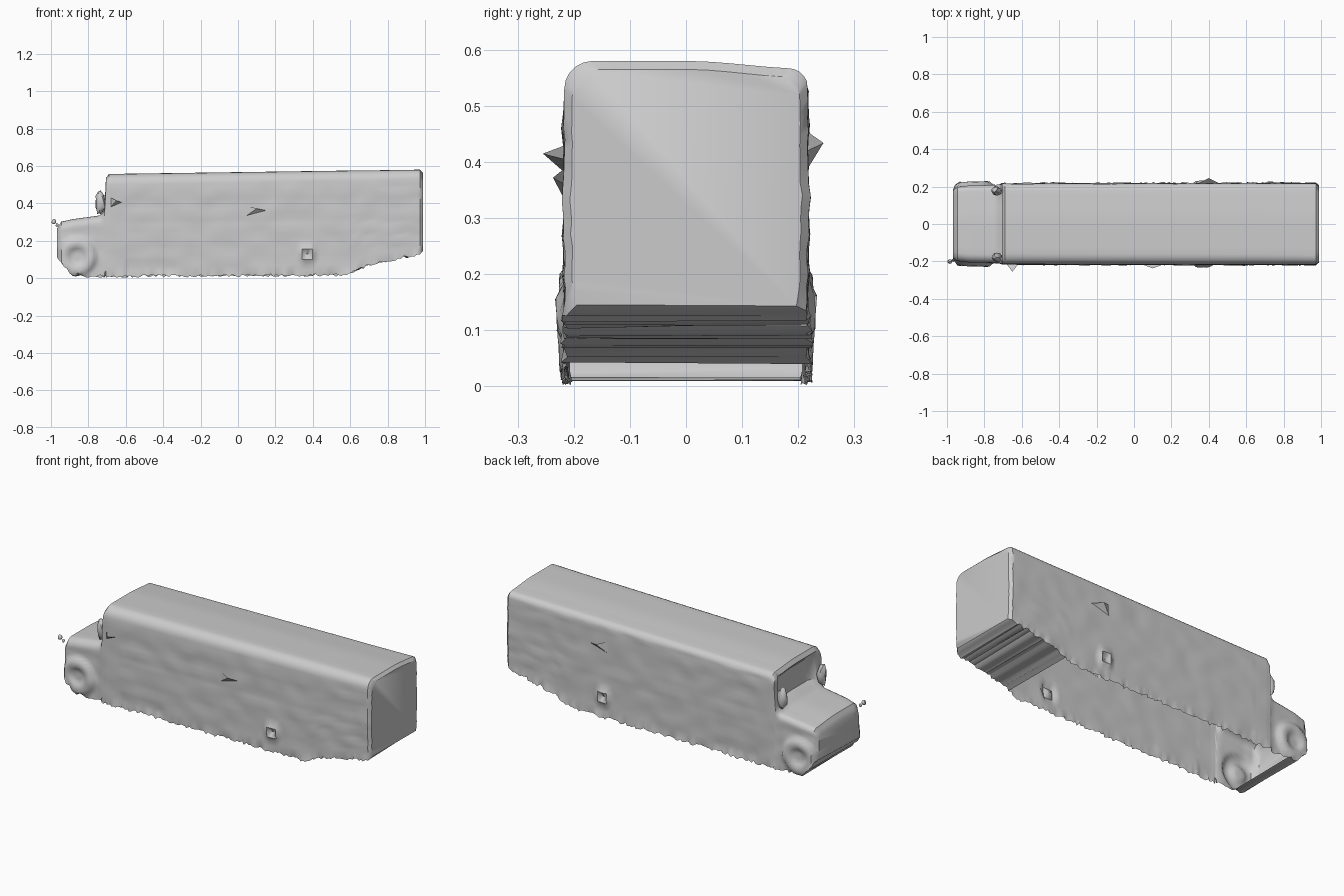
import bpy, bmesh, math, random
from mathutils import Vector, noise

if "Cube" in bpy.data.objects:
    bpy.data.objects.remove(bpy.data.objects["Cube"])

random.seed(4)

# Key stations along the bus: x, skirt bottom z, roof z, half width, corner radius, windscreen recess
STATIONS = [
    (-0.968, .12, .265, .180, .040, 0), (-0.945, .085, .302, .198, .045, 0),
    (-0.885, .012, .315, .205, .045, 0), (-0.74, .012, .335, .208, .045, 0),
    (-0.722, .012, .350, .210, .045, 0), (-0.714, .012, .375, .212, .045, .035),
    (-0.708, .012, .500, .214, .050, .035), (-0.706, .012, .535, .214, .055, 0),
    (-0.690, .012, .557, .216, .058, 0), (0.58, .018, .575, .217, .055, 0),
    (0.70, .075, .576, .217, .055, 0), (0.972, .130, .580, .217, .050, 0),
    (0.988, .150, .565, .203, .050, 0)]
STEP = 0.014
ROWS, ARC, ROOF = 18, 5, 10


def smooth(t):
    t = max(0.0, min(1.0, t))
    return t * t * (3 - 2 * t)


def side_relief(x, z):
    """Outward swelling of the side walls: wheels, rails and surface ripple."""
    out = 0.0
    d = math.hypot(x + .862, z - .115)
    out += .020 * smooth((.115 - d) / .03) - .016 * smooth((.06 - d) / .03)
    d = math.hypot(x - .37, z - .13)
    out += .016 * smooth((.055 - d) / .02) - .020 * smooth((.03 - d) / .02)
    if x > -.6:
        for rail in (.20, .27, .34, .46):
            out += .003 * smooth(1 - abs(z - rail) / .02)
        # Sunken shadow strip low on the side
        out -= .012 * smooth((.18 - abs(x + .49)) / .03) * smooth((.022 - abs(z - .055)) / .02)
    return out + .004 * noise.noise(Vector((x * 9, z * 14, 2)))


def ring(x, zb, zt, hw, r, rec):
    """Open-bottomed cross-section, from the -y skirt over the roof to +y."""
    pts = []
    rl, rr = r, r * .65
    for i in range(ROWS):
        pts.append((-hw, zb + (zt - rl - zb) * i / ROWS, -1))
    for i in range(ARC):
        a = math.pi / 2 * i / ARC
        pts.append((-hw + rl - rl * math.cos(a), zt - rl + rl * math.sin(a), 0))
    for i in range(ROOF):
        pts.append((-hw + rl + (2 * hw - rl - rr) * i / ROOF, zt, 0))
    for i in range(ARC):
        a = math.pi / 2 * (1 - i / ARC)
        pts.append((hw - rr + rr * math.cos(a), zt - rr + rr * math.sin(a), 0))
    for i in range(ROWS + 1):
        pts.append((hw, zt - rr + (zb - zt + rr) * i / ROWS, 1))
    result = []
    for i, (y, z, s) in enumerate(pts):
        if s:
            y += s * side_relief(x, z)
        top = smooth((z - zt + .09) / .06)
        z -= top * .014 * smooth(y / hw)
        if i in (0, len(pts) - 1):
            z = max(.001, z + random.uniform(-.010, .006))
            y += random.uniform(-.006, .008)
        px = x + rec * smooth((.175 - abs(y)) / .03) * top
        result.append((px, y, z))
    return result


def finish(bm, name, angle=40):
    bmesh.ops.recalc_face_normals(bm, faces=bm.faces)
    mesh = bpy.data.meshes.new(name)
    bm.to_mesh(mesh)
    bm.free()
    ob = bpy.data.objects.new(name, mesh)
    bpy.context.collection.objects.link(ob)
    bpy.context.view_layer.objects.active = ob
    ob.select_set(True)
    bpy.ops.object.shade_smooth_by_angle(angle=math.radians(angle))
    ob.select_set(False)
    return ob


# Bus body shell: hood, windscreen, roof and sides in one loft
bm = bmesh.new()
rings = []
for a, b in zip(STATIONS, STATIONS[1:]):
    n = max(1, round((b[0] - a[0]) / STEP))
    for k in range(n):
        rings.append([p + (q - p) * k / n for p, q in zip(a, b)])
rings.append(STATIONS[-1])
loops = [[bm.verts.new(p) for p in ring(*s)] for s in rings]
for s, la, lb in zip(rings, loops, loops[1:]):
    for i in range(len(la) - 1):
        bm.faces.new((la[i], la[i + 1], lb[i + 1], lb[i]))
    # Underside only at the nose and the sloping tail
    if s[0] > .62 or s[0] < -.84:
        bm.faces.new((la[-1], la[0], lb[0], lb[-1]))
bm.faces.new(loops[0])
bm.faces.new(loops[-1])
finish(bm, "bus_body")


# Lumpy pieces: mirrors and their mounts
def lump(name, loc, size):
    bm = bmesh.new()
    bmesh.ops.create_icosphere(bm, subdivisions=2, radius=1)
    for v in bm.verts:
        v.co *= 1 + .35 * noise.noise(v.co * 1.5 + Vector(loc) * 7)
        v.co = Vector(loc) + Vector([c * s for c, s in zip(v.co, size)])
    finish(bm, name)


for s, side in ((-1, "right"), (1, "left")):
    lump(f"{side}_windscreen_mirror", (-.735, s * .178, .405), (.028, .024, .06))
lump("hood_mirror", (-.985, -.20, .302), (.012, .012, .014))
lump("hood_mirror_stem", (-.968, -.193, .284), (.007, .007, .010))


# Thin fins left standing off the sides
def fin(name, x, y, z, out, length, height):
    bm = bmesh.new()
    vs = [bm.verts.new(p) for p in ((x - length, y, z - height), (x + length, y, z),
                                    (x, y + out, z + height * .4), (x - length, y, z + height))]
    bm.faces.new((vs[0], vs[1], vs[2]))
    bm.faces.new((vs[0], vs[2], vs[3]))
    finish(bm, name)


fin("right_front_fin", -.65, -.215, .405, -.04, .03, .025)
fin("right_middle_fin", .10, -.215, .36, -.022, .06, .03)
fin("left_rear_fin", .40, .215, .42, .03, .06, .035)
